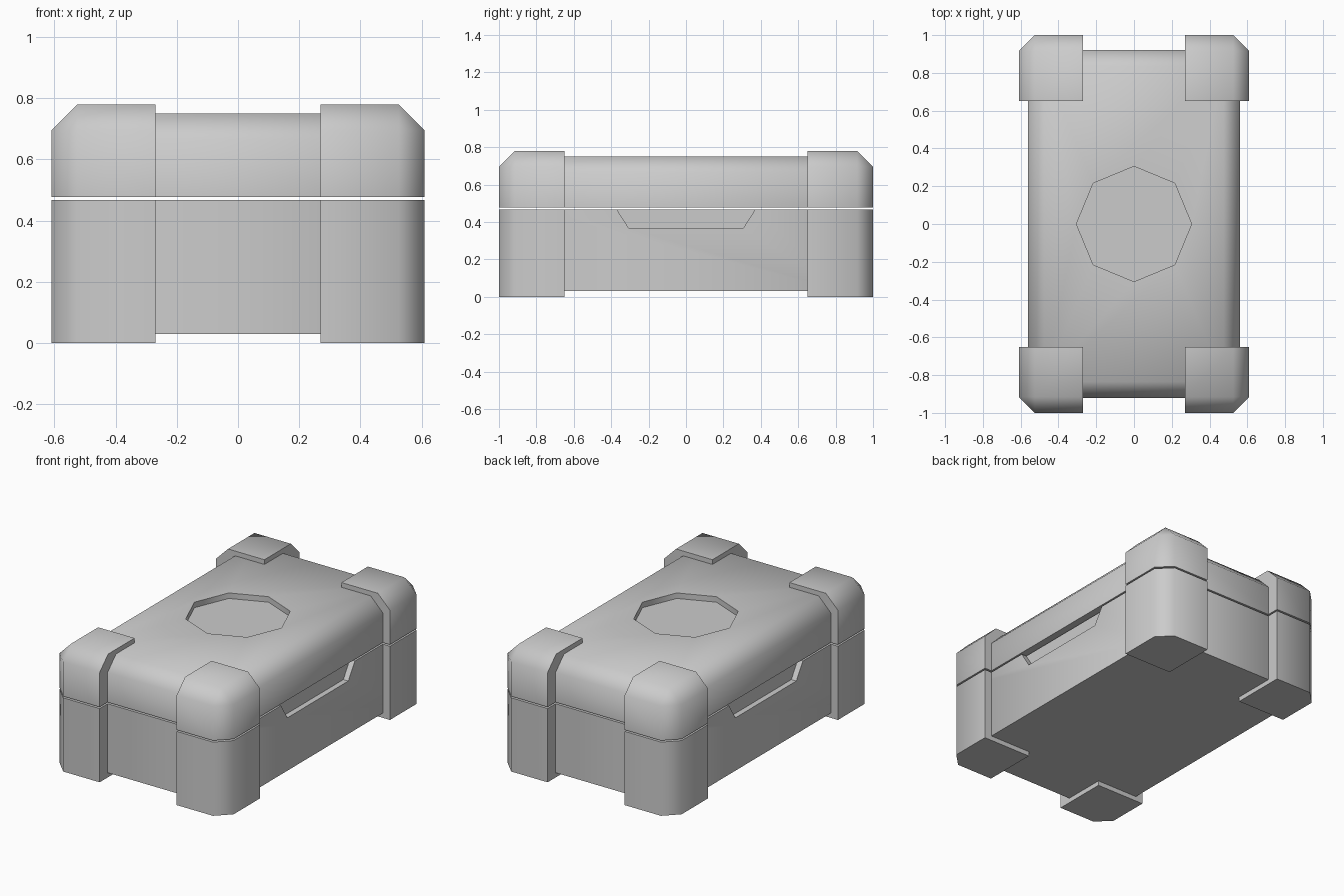
import bpy, bmesh, math
from mathutils import Vector

cube = bpy.data.objects.get("Cube")
if cube:
    bpy.data.objects.remove(cube, do_unlink=True)

GREY = (0.6, 0.6, 0.6, 1)
grey = bpy.data.materials.new("plain_grey")
grey.use_nodes = True
grey.diffuse_color = GREY
grey.node_tree.nodes["Principled BSDF"].inputs["Base Color"].default_value = GREY

CHAMFER = 0.085
SEAM_LOW, SEAM_HIGH = 0.467, 0.477


def add_object(name, bm):
    bmesh.ops.recalc_face_normals(bm, faces=bm.faces)
    mesh = bpy.data.meshes.new(name)
    bm.to_mesh(mesh)
    bm.free()
    mesh.materials.append(grey)
    obj = bpy.data.objects.new(name, mesh)
    bpy.context.collection.objects.link(obj)
    return obj


def block(name, low, high, chamfered):
    """Box between two corners; edges picked by the rule get one flat chamfer."""
    low, high = Vector(low), Vector(high)
    bm = bmesh.new()
    bmesh.ops.create_cube(bm, size=1)
    for v in bm.verts:
        v.co = (low + high) / 2 + v.co * (high - low)
    edges = [e for e in bm.edges if chamfered(*[v.co for v in e.verts])]
    bmesh.ops.bevel(bm, geom=edges, offset=CHAMFER, segments=1,
                    affect='EDGES', profile=0.5)
    return add_object(name, bm)


def prism(name, outline, offset):
    """Closed outline swept along an offset, used for cutting."""
    bm = bmesh.new()
    face = bm.faces.new([bm.verts.new(p) for p in outline])
    swept = bmesh.ops.extrude_face_region(bm, geom=[face])["geom"]
    bmesh.ops.translate(bm, vec=offset,
                        verts=[g for g in swept if isinstance(g, bmesh.types.BMVert)])
    return add_object(name, bm)


def cut(target, cutter):
    cutter.hide_render = True
    mod = target.modifiers.new("cut", 'BOOLEAN')
    mod.operation, mod.solver, mod.object = 'DIFFERENCE', 'EXACT', cutter
    bpy.context.view_layer.objects.active = target
    bpy.ops.object.modifier_apply(modifier=mod.name)
    bpy.data.objects.remove(cutter, do_unlink=True)


def upright(a, b):
    return abs(a.z - b.z) > 0.1


# Main case: lower half and lid, separated by a thin seam
base = block("base", (-0.56, -0.92, 0.03), (0.56, 0.92, SEAM_LOW), upright)
lid = block("lid", (-0.56, -0.92, SEAM_HIGH), (0.56, 0.92, 0.75),
            lambda a, b: upright(a, b) or min(a.z, b.z) > 0.7)

# Octagonal recess in the lid
ring = [(0.305 * math.cos(i * math.pi / 4), 0.305 * math.sin(i * math.pi / 4), 0.715)
        for i in range(8)]
cut(lid, prism("recess_cutter", ring, (0, 0, 0.2)))

# Tapered grip notches along both long sides
for side in (-1, 1):
    notch = [(side * 0.525, y, z) for y, z in
             ((-0.305, 0.365), (0.305, 0.365), (0.37, 0.467), (0.37, 0.6),
              (-0.37, 0.6), (-0.37, 0.467))]
    cut(base, prism("notch_cutter", notch, (side * 0.2, 0, 0)))

# Corner guards: a lower and an upper piece at every corner
parts = [base, lid]
for sx, x_name in ((1, "left"), (-1, "right")):
    for sy, y_name in ((-1, "front"), (1, "back")):
        xs = sorted((sx * 0.27, sx * 0.61))
        ys = sorted((sy * 0.65, sy * 1.0))

        def outer_post(a, b):
            return all(sx * p.x > 0.6 and sy * p.y > 0.9 for p in (a, b))

        def outer_top(a, b):
            on_x = all(sx * p.x > 0.6 for p in (a, b))
            on_y = all(sy * p.y > 0.9 for p in (a, b))
            return outer_post(a, b) or (min(a.z, b.z) > 0.7 and (on_x or on_y))

        where = f"{y_name}_{x_name}"
        parts.append(block(f"lower_corner_{where}", (xs[0], ys[0], 0),
                           (xs[1], ys[1], SEAM_LOW), outer_post))
        parts.append(block(f"upper_corner_{where}", (xs[0], ys[0], SEAM_HIGH),
                           (xs[1], ys[1], 0.78), outer_top))

# Soft shading over the chamfers, crisp square edges
bpy.ops.object.select_all(action='DESELECT')
for part in parts:
    part.select_set(True)
bpy.context.view_layer.objects.active = base
bpy.ops.object.shade_smooth_by_angle(angle=math.radians(50))
